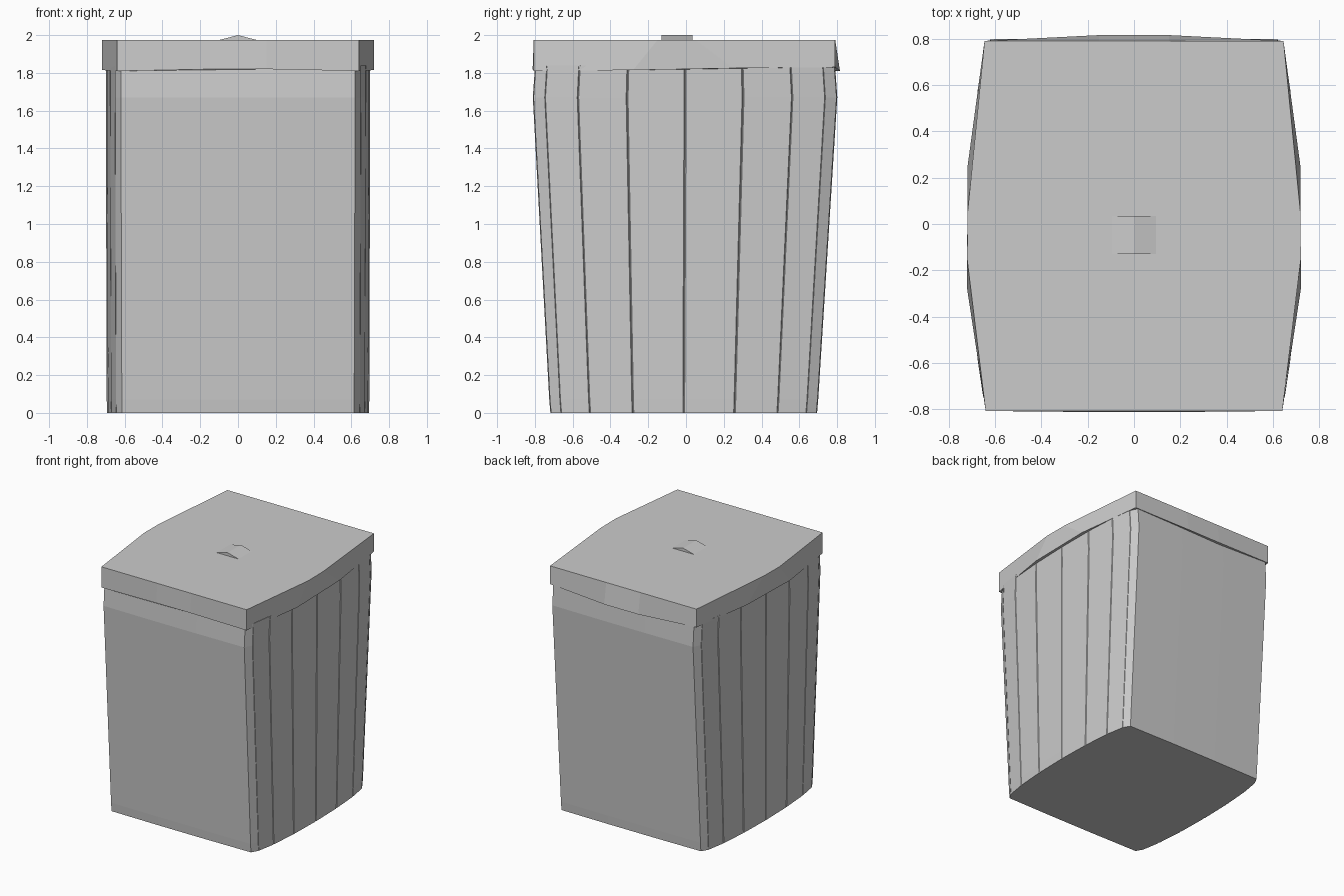
import bpy, bmesh
from math import sin, cos, radians

if "Cube" in bpy.data.objects:
    bpy.data.objects.remove(bpy.data.objects["Cube"])


def make_object(name, rings):
    """Skin equal-length closed rings and cap both ends."""
    bm = bmesh.new()
    loops = [[bm.verts.new(p) for p in ring] for ring in rings]
    n = len(loops[0])
    for low, high in zip(loops, loops[1:]):
        for i in range(n):
            j = (i + 1) % n
            bm.faces.new((low[i], low[j], high[j], high[i]))
    bm.faces.new(loops[0][::-1])
    bm.faces.new(loops[-1])
    bmesh.ops.recalc_face_normals(bm, faces=bm.faces)
    mesh = bpy.data.meshes.new(name)
    bm.to_mesh(mesh)
    bm.free()
    obj = bpy.data.objects.new(name, mesh)
    bpy.context.collection.objects.link(obj)
    return obj


def body_ring(z, corner_x, half_depth, mid_y):
    """Bowed sides with narrow grooves between panels, nearly flat front and back."""
    side = [(-90, 0)]
    for k in range(-3, 4):
        a = k * 22.5
        side += [(a - 0.4, 0), (a, 0.006), (a + 0.4, 0)]
    side.append((90, 0))
    right = [(corner_x + 0.08 * cos(radians(a)) - d,
              mid_y + half_depth * sin(radians(a))) for a, d in side]
    left = [(-x, y) for x, y in reversed(right)]
    back = [(x, mid_y + half_depth + 0.004) for x in (0.2, -0.2)]
    front = [(x, mid_y - half_depth - 0.004) for x in (-0.2, 0.2)]
    return [(x, y, z) for x, y in right + back + left + front]


# Tapered bin body, drawn in slightly at the rim
make_object("bin_body", [
    body_ring(0.00, 0.614, 0.702, -0.012),
    body_ring(0.07, 0.615, 0.708, -0.012),
    body_ring(1.67, 0.620, 0.802, -0.005),
    body_ring(1.84, 0.620, 0.790, -0.005),
])


# Lid with faceted skirt and uneven lower edge
def mirrored(half):
    return half + [(-x, y, z) for x, y, z in reversed(half)]


lid_bottom = mirrored([
    (0.15, -0.812, 1.82), (0.64, -0.806, 1.81), (0.72, -0.28, 1.815),
    (0.718, 0.25, 1.825), (0.645, 0.79, 1.83), (0.15, 0.815, 1.81)])
lid_top = mirrored([
    (0.15, -0.806, 1.975), (0.64, -0.806, 1.975), (0.72, -0.15, 1.975),
    (0.718, 0.05, 1.975), (0.645, 0.79, 1.975), (0.15, 0.79, 1.975)])
make_object("lid", [lid_bottom, lid_top])

# Low ridge-shaped handle on the lid
handle_profile = [(-0.115, 1.97), (0.115, 1.97), (0.0, 2.0)]
make_object("lid_handle",
            [[(x, y, z) for x, z in handle_profile] for y in (-0.13, 0.035)])
